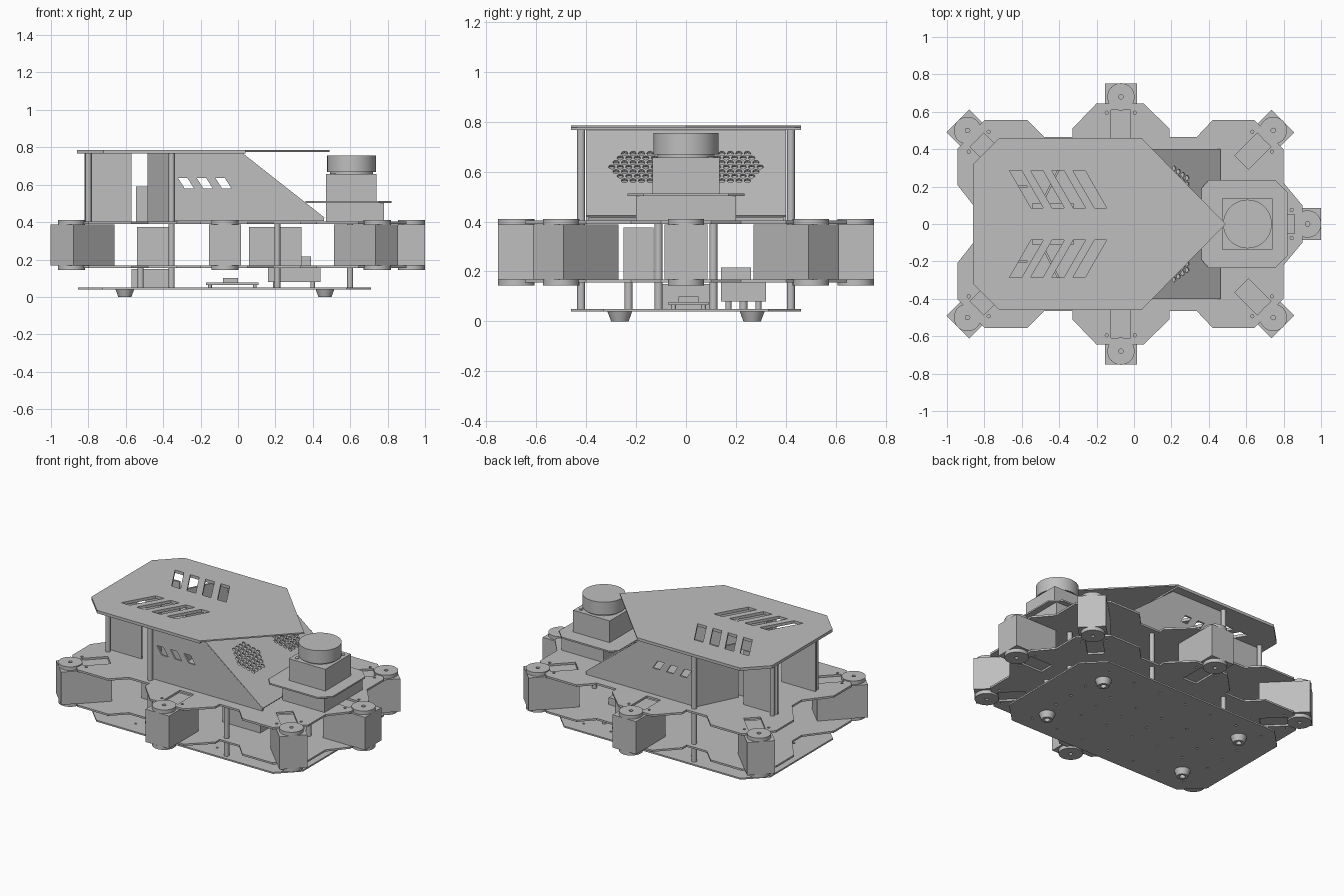
import bpy, bmesh, math
from mathutils import Matrix, Vector

if bpy.data.objects.get("Cube"):
    bpy.data.objects.remove(bpy.data.objects["Cube"])

grey = bpy.data.materials.new("plain_grey")
grey.use_nodes = True
grey.diffuse_color = (0.52, 0.52, 0.52, 1)
grey.node_tree.nodes["Principled BSDF"].inputs["Base Color"].default_value = (0.52, 0.52, 0.52, 1)


def add(name, mesh):
    mesh.materials.clear()
    mesh.materials.append(grey)
    ob = bpy.data.objects.new(name, mesh)
    bpy.context.collection.objects.link(ob)
    return ob


def ring(x, y, r, n=12):
    return [(x + r * math.cos(2 * math.pi * i / n), y + r * math.sin(2 * math.pi * i / n)) for i in range(n)]


def mirrored(half):
    """Close an outline given for y >= 0."""
    return half + [(x, -y) for x, y in reversed(half)]


def sheet(name, outline, holes, thick, matrix):
    """Flat sheet with holes, centred on its local plane."""
    cu = bpy.data.curves.new(name + "_outline", 'CURVE')
    cu.dimensions = '2D'
    cu.fill_mode = 'BOTH'
    cu.extrude = thick / 2
    for pts in [outline] + holes:
        sp = cu.splines.new('POLY')
        sp.points.add(len(pts) - 1)
        for p, (x, y) in zip(sp.points, pts):
            p.co = (x, y, 0, 1)
        sp.use_cyclic_u = True
    tmp = bpy.data.objects.new(name + "_tmp", cu)
    bpy.context.collection.objects.link(tmp)
    mesh = bpy.data.meshes.new_from_object(tmp.evaluated_get(bpy.context.evaluated_depsgraph_get()))
    bpy.data.objects.remove(tmp)
    bm = bmesh.new()
    bm.from_mesh(mesh)
    bmesh.ops.remove_doubles(bm, verts=bm.verts, dist=1e-5)
    bmesh.ops.recalc_face_normals(bm, faces=bm.faces)
    bm.to_mesh(mesh)
    bm.free()
    mesh.polygons.foreach_set("use_smooth", [False] * len(mesh.polygons))
    mesh.transform(matrix)
    return add(name, mesh)


def flat(name, outline, holes, z0, z1):
    return sheet(name, outline, holes, z1 - z0, Matrix.Translation((0, 0, (z0 + z1) / 2)))


def box(name, x, y, z, matrix=Matrix()):
    bm = bmesh.new()
    bmesh.ops.create_cube(bm, size=1)
    for v in bm.verts:
        v.co = [a[0] + (c + 0.5) * (a[1] - a[0]) for a, c in zip((x, y, z), v.co)]
    bm.transform(matrix)
    mesh = bpy.data.meshes.new(name)
    bm.to_mesh(mesh)
    bm.free()
    return add(name, mesh)


def turned(name, profile, x, y, n=32):
    """Solid of revolution about z from (radius, height) pairs."""
    bm = bmesh.new()
    loops = [[bm.verts.new((px, py, z)) for px, py in ring(x, y, r, n)] for r, z in profile]
    for a, b in zip(loops, loops[1:]):
        for i in range(n):
            bm.faces.new((a[i], a[(i + 1) % n], b[(i + 1) % n], b[i]))
    bm.faces.new(loops[0])
    bm.faces.new(loops[-1])
    bmesh.ops.recalc_face_normals(bm, faces=bm.faces)
    mesh = bpy.data.meshes.new(name)
    bm.to_mesh(mesh)
    bm.free()
    ob = add(name, mesh)
    bpy.context.view_layer.objects.active = ob
    ob.select_set(True)
    bpy.ops.object.shade_smooth_by_angle(angle=math.radians(35))
    ob.select_set(False)
    return ob


def post(name, x, y, z0, z1, r=0.016):
    turned(name, [(r, z0), (r, z1)], x, y, 12)


# Drive units: cap centre and outward heading
units = [("front", 0.928, 0, 0)]
for side, s in (("left", 1), ("right", -1)):
    units += [(side + "_front", 0.745, 0.5 * s, 45 * s), (side + "_middle", -0.07, 0.68 * s, 90 * s),
              (side + "_rear", -0.89, 0.5 * s, 135 * s)]

deck_holes = []
for name, x, y, a in units:
    m = Matrix.Translation((x, y, 0)) @ Matrix.Rotation(math.radians(a), 4, 'Z')
    box(name + "_motor", (-0.24, 0.072), (-0.086, 0.086), (0.168, 0.387), m)
    for z, d in ((0.387, 1), (0.168, -1)):
        turned(name + "_motor_cap", [(0.073, z), (0.073, z + 0.024 * d), (0.012, z + 0.024 * d),
                                     (0.012, z + 0.012 * d)], x, y)
    slot = [(-0.24, -0.052), (-0.07, -0.052), (-0.07, 0.052), (-0.24, 0.052)]
    deck_holes.append([(m @ Vector((u, v, 0))).to_2d()[:] for u, v in slot])
    for v in (-0.075, 0.075):
        c = m @ Vector((-0.085, v, 0))
        deck_holes.append(ring(c.x, c.y, 0.009, 8))

# Two identical decks that clamp the drive units
deck = mirrored([(0.9, 0.1), (0.8, 0.22), (0.8, 0.4), (0.645, 0.555), (0.42, 0.555), (0.335, 0.465),
                 (0.19, 0.465), (0.19, 0.51), (0.05, 0.645), (-0.2, 0.645), (-0.33, 0.51), (-0.33, 0.465),
                 (-0.48, 0.465), (-0.57, 0.555), (-0.8, 0.555), (-0.945, 0.4), (-0.945, 0.21), (-0.82, 0.05)])
flat("upper_deck", deck, deck_holes, 0.391, 0.404)
flat("lower_deck", deck, deck_holes, 0.156, 0.168)

# Bottom plate with small fixing holes
c = 0.13
bottom = mirrored([(0.71, 0.46 - c), (0.71 - c, 0.46), (c - 0.855, 0.46), (-0.855, 0.46 - c)])
fixings = [ring(-0.7 + 0.2 * i, 0.14 * j, 0.008, 8) for i in range(7) for j in (-2.6, -1, 0, 1, 2.6)]
flat("bottom_plate", bottom, fixings, 0.04, 0.05)

# Feet with a recessed screw
for x in (-0.605, 0.465):
    for y in (-0.265, 0.265):
        turned("foot", [(0.05, 0.041), (0.035, 0), (0.018, 0), (0.018, 0.02)], x, y, 24)

# Roof: full sheet over a shorter stiffener, both with slanted vents
vents = []
for s in (1, -1):
    for i in range(4):
        x = -0.665 + 0.113 * i
        vents.append([(x, 0.285 * s), (x + 0.065, 0.285 * s), (x + 0.18, 0.085 * s), (x + 0.115, 0.085 * s)])
rear = [(0.04, 0.46), (-0.72, 0.46), (-0.86, 0.32)]
flat("roof", [(0.49, 0)] + mirrored(rear), vents, 0.776, 0.785)
flat("roof_stiffener", mirrored(rear), vents, 0.766, 0.776)

# Cover side walls with vents, and the rear panels
upright = Matrix.Rotation(math.pi / 2, 4, 'X')
wall = [(-0.36, 0.405), (-0.36, 0.766), (0.02, 0.766), (0.46, 0.425), (0.46, 0.405)]
wall_vents = [[(x, 0.635), (x + 0.05, 0.635), (x + 0.085, 0.58), (x + 0.035, 0.58)]
              for x in (-0.32, -0.22, -0.12)]
for side, s in (("left", 1), ("right", -1)):
    sheet(side + "_wall", wall, wall_vents, 0.012, Matrix.Translation((0, 0.395 * s, 0)) @ upright)
    box(side + "_rear_panel", (-0.82, -0.57), (0.2 * s - 0.006, 0.2 * s + 0.006), (0.404, 0.766))
    corner = Matrix.Translation((-0.35, 0.395 * s, 0)) @ Matrix.Rotation(math.atan2(-0.26 * s, -0.13), 4, 'Z')
    box(side + "_corner_panel", (0, 0.29), (-0.006, 0.006), (0.404, 0.766), corner)

# Sloping front panel with two honeycomb grilles
low, high = Vector((0.46, 0, 0.42)), Vector((0.02, 0, 0.766))
run = (high - low).length
up = (high - low).normalized()
across = Vector((0, 1, 0))
frame = Matrix((across, up, across.cross(up))).transposed().to_4x4()
grille = []
pitch = 0.034
for s in (1, -1):
    for row in range(-3, 4):
        count = 7 - abs(row)
        for i in range(count):
            grille.append(ring(0.195 * s + (i - (count - 1) / 2) * pitch, 0.315 + row * pitch * 0.866, 0.0135, 8))
sheet("front_grille_panel", [(-0.4, 0), (0.4, 0), (0.4, run), (-0.4, run)], grille, 0.01,
      Matrix.Translation(low) @ frame)

# Scanner tower at the nose
box("scanner_riser", (0.47, 0.78), (-0.2, 0.2), (0.404, 0.502))
mount = mirrored([(0.82, 0.17), (0.755, 0.235), (0.4, 0.235), (0.36, 0.19)])
flat("scanner_mount", mount, [], 0.502, 0.512)
box("scanner_base", (0.47, 0.74), (-0.135, 0.135), (0.512, 0.657))
turned("scanner_neck", [(0.115, 0.655), (0.115, 0.67)], 0.607, 0)
turned("scanner_head", [(0.13, 0.668), (0.13, 0.755)], 0.607, 0, 48)
for s in (1, -1):
    post("scanner_bolt", 0.607 + 0.1 * s, 0.1 * s, 0.655, 0.661, 0.013)

# Standoffs
for s in (1, -1):
    post("tall_standoff", -0.355, 0.42 * s, 0.05, 0.766)
    post("rear_standoff", -0.8, 0.23 * s, 0.404, 0.766)
    post("front_standoff", 0.21, 0.42 * s, 0.05, 0.395)
    post("inner_standoff", -0.52, 0.23 * s, 0.05, 0.16)
    post("nose_standoff", 0.6, 0.11 * s, 0.05, 0.395)

# Electronics between the plates
box("rear_connector_box", (-0.545, -0.32), (-0.11, 0.11), (0.404, 0.59))
box("rear_driver", (-0.54, -0.34), (-0.25, -0.13), (0.168, 0.375))
box("front_driver", (0.06, 0.34), (-0.25, -0.13), (0.168, 0.375))
box("power_module", (-0.57, -0.34), (-0.1, 0.1), (0.05, 0.15))
box("control_board", (-0.17, 0.11), (-0.07, 0.09), (0.065, 0.077))
box("control_chip", (-0.08, 0), (-0.03, 0.05), (0.077, 0.1))
box("battery", (0.16, 0.44), (0.14, 0.32), (0.08, 0.155))
box("battery_plug", (0.34, 0.39), (0.14, 0.26), (0.155, 0.215))
for x in (0.2, 0.4):
    for y in (0.17, 0.29):
        post("battery_leg", x, y, 0.05, 0.081, 0.012)
for x in (-0.15, 0.09):
    for y in (-0.05, 0.07):
        post("board_leg", x, y, 0.05, 0.066, 0.01)
